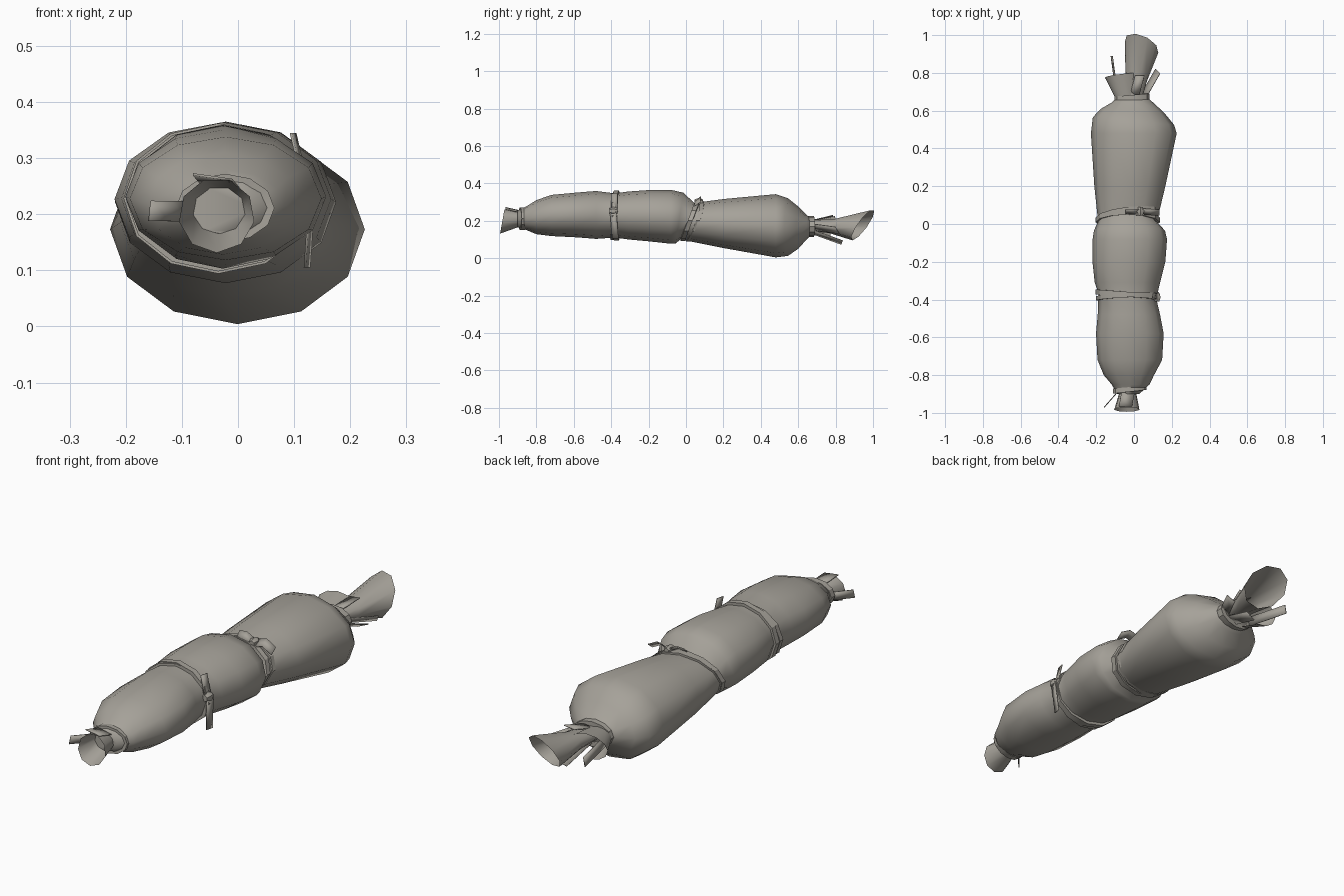
import bpy, bmesh, math
from mathutils import Vector

cloth = bpy.data.materials.new("grey_cloth")
cloth.diffuse_color = (0.38, 0.36, 0.32, 1)


def make(name, rings, closed=True, caps=False, loop=False, angle=40):
    """Skin a list of point rings into a smooth-shaded object."""
    bm = bmesh.new()
    vs = [[bm.verts.new(p) for p in r] for r in rings]
    n = len(rings[0])
    pairs = list(zip(vs, vs[1:])) + ([(vs[-1], vs[0])] if loop else [])
    for a, b in pairs:
        for i in range(n if closed else n - 1):
            j = (i + 1) % n
            bm.faces.new((a[i], a[j], b[j], b[i]))
    if caps:
        bm.faces.new(vs[0])
        bm.faces.new(vs[-1])
    bmesh.ops.recalc_face_normals(bm, faces=bm.faces)
    me = bpy.data.meshes.new(name)
    bm.to_mesh(me)
    bm.free()
    ob = bpy.data.objects.new(name, me)
    bpy.context.collection.objects.link(ob)
    me.materials.append(cloth)
    bpy.ops.object.select_all(action='DESELECT')
    ob.select_set(True)
    bpy.context.view_layer.objects.active = ob
    bpy.ops.object.shade_smooth_by_angle(angle=math.radians(angle))
    return ob


def section(y, x, z, rx, rz, slant=0.0, skew=0.0, n=12):
    """Oval cross-section; slant tips it along z, skew along x."""
    turn = [2 * math.pi * i / n for i in range(n)]
    return [(x + rx * math.sin(a), y - slant * math.cos(a) + skew * math.sin(a),
             z - rz * math.cos(a)) for a in turn]


def band(name, y, x, z, rx, rz, width, thick, slant=0.0, skew=0.0):
    """Cord wrapped round the bundle, rectangular in section."""
    w = width / 2
    make(name, [section(y + d, x, z, rx + g, rz + g, slant, skew)
                for d, g in ((-w, -0.01), (-w, thick), (w, thick), (w, -0.01))], loop=True, angle=30)


def ribbon(name, start, end, side, lift=0.0):
    """Thin cloth strip from start to end, bowed up by lift."""
    a, b, s = Vector(start), Vector(end), Vector(side)
    path = [a.lerp(b, t) + Vector((0, 0, 4 * lift * t * (1 - t))) for t in (0, 0.5, 1)]
    ob = make(name, [[p - s, p + s] for p in path], closed=False)
    ob.modifiers.new("thickness", 'SOLIDIFY').thickness = 0.004


def knot(name, y, x, z):
    make(name, [section(y + d, x, z, r, r, n=6)
                for d, r in ((-0.022, 0.014), (0, 0.022), (0.022, 0.014))], caps=True)


# wrapped body in three lobes: y, centre x, centre z, half width, half height
front_lobe = [
    (-0.90, -0.03, 0.21, 0.058, 0.045),
    (-0.85, -0.018, 0.214, 0.10, 0.065),
    (-0.80, -0.027, 0.219, 0.133, 0.091),
    (-0.72, -0.022, 0.228, 0.171, 0.11),
    (-0.58, -0.022, 0.231, 0.179, 0.12),
    (-0.48, -0.027, 0.231, 0.165, 0.128),
    (-0.38, -0.035, 0.228, 0.153, 0.118, 0, -0.015)]
middle_lobe = [
    (-0.31, -0.035, 0.228, 0.173, 0.128),
    (-0.20, -0.027, 0.227, 0.193, 0.137),
    (-0.08, -0.022, 0.221, 0.197, 0.144),
    (-0.035, -0.024, 0.214, 0.188, 0.136, 0.02),
    (0.01, -0.035, 0.20, 0.157, 0.095, 0.035)]
back_lobe = [
    (0.05, -0.032, 0.195, 0.162, 0.105, 0.03),
    (0.20, -0.022, 0.185, 0.188, 0.131),
    (0.48, -0.001, 0.173, 0.227, 0.169),
    (0.545, -0.003, 0.166, 0.215, 0.154, 0, -0.02),
    (0.60, -0.008, 0.163, 0.167, 0.113, 0, -0.01),
    (0.645, -0.008, 0.165, 0.107, 0.065),
    (0.68, -0.01, 0.17, 0.07, 0.04)]
make("wrapped_body", [section(*r) for r in front_lobe + middle_lobe + back_lobe], caps=True, angle=60)

# cords round the body, each with an overlapping second turn, and at the necks
band("middle_cord", 0.022, -0.033, 0.20, 0.158, 0.097, 0.025, 0.012, 0.04)
band("middle_cord_overlap", 0.045, -0.033, 0.20, 0.158, 0.10, 0.022, 0.01, 0.035, 0.02)
band("front_cord", -0.372, -0.035, 0.228, 0.153, 0.118, 0.026, 0.016, 0, -0.012)
band("front_cord_overlap", -0.385, -0.035, 0.228, 0.153, 0.118, 0.022, 0.012, 0.008, 0.008)
band("back_neck_cord", 0.668, -0.01, 0.168, 0.08, 0.044, 0.03, 0.012, 0, 0.008)
band("front_neck_cord", -0.875, -0.023, 0.211, 0.078, 0.051, 0.026, 0.01, 0, 0.01)

# knots and their loose ends
knot("middle_knot", 0.068, 0.035, 0.30)
ribbon("middle_tie_right", (0.04, 0.065, 0.30), (0.135, 0.06, 0.29), (0, 0.016, 0.012), 0.02)
ribbon("middle_tie_left", (0.03, 0.065, 0.30), (-0.045, 0.065, 0.318), (0, 0.013, 0.012), 0.01)
knot("front_knot", -0.388, 0.122, 0.252)
ribbon("front_tie_upper", (0.12, -0.385, 0.26), (0.10, -0.383, 0.345), (0.004, 0.017, 0))
ribbon("front_tie_lower", (0.135, -0.39, 0.25), (0.125, -0.378, 0.105), (0.004, 0.017, 0))

# open, flared cloth ends
make("front_frill", [
    section(-0.885, -0.033, 0.208, 0.043, 0.038, n=9),
    section(-0.982, -0.038, 0.198, 0.068, 0.067, 0.012, n=9)], angle=60)
make("back_frill", [
    section(0.67, -0.005, 0.175, 0.05, 0.03, n=9),
    section(0.78, 0.012, 0.172, 0.058, 0.038, 0.015, -0.02, n=9),
    section(0.945, 0.04, 0.178, 0.09, 0.083, 0.055, -0.03, n=9)], angle=60)
side_frill = [section(0.67, -0.04, 0.168, 0.06, 0.038),
              section(0.785, -0.062, 0.165, 0.092, 0.06, 0.01, 0.01)]
make("back_side_frill", [r[4:] + r[:1] for r in side_frill], closed=False, angle=60)

# frayed strips at both ends
ribbon("front_left_strip", (-0.085, -0.89, 0.205), (-0.155, -0.97, 0.206), (0.002, 0.003, 0.018))
ribbon("front_top_strip", (-0.03, -0.885, 0.25), (-0.045, -0.965, 0.268), (0.035, 0, -0.005))
ribbon("back_right_strip", (0.045, 0.67, 0.17), (0.125, 0.81, 0.15), (0.012, -0.012, 0.018))
ribbon("back_low_strip", (0.01, 0.67, 0.145), (0.035, 0.835, 0.085), (0.025, 0.004, 0.01))
ribbon("back_left_strip", (-0.09, 0.67, 0.17), (-0.12, 0.89, 0.15), (0.004, 0, 0.02))
ribbon("back_top_strip", (0.0, 0.67, 0.20), (0.03, 0.785, 0.228), (0.025, 0, 0.003))
